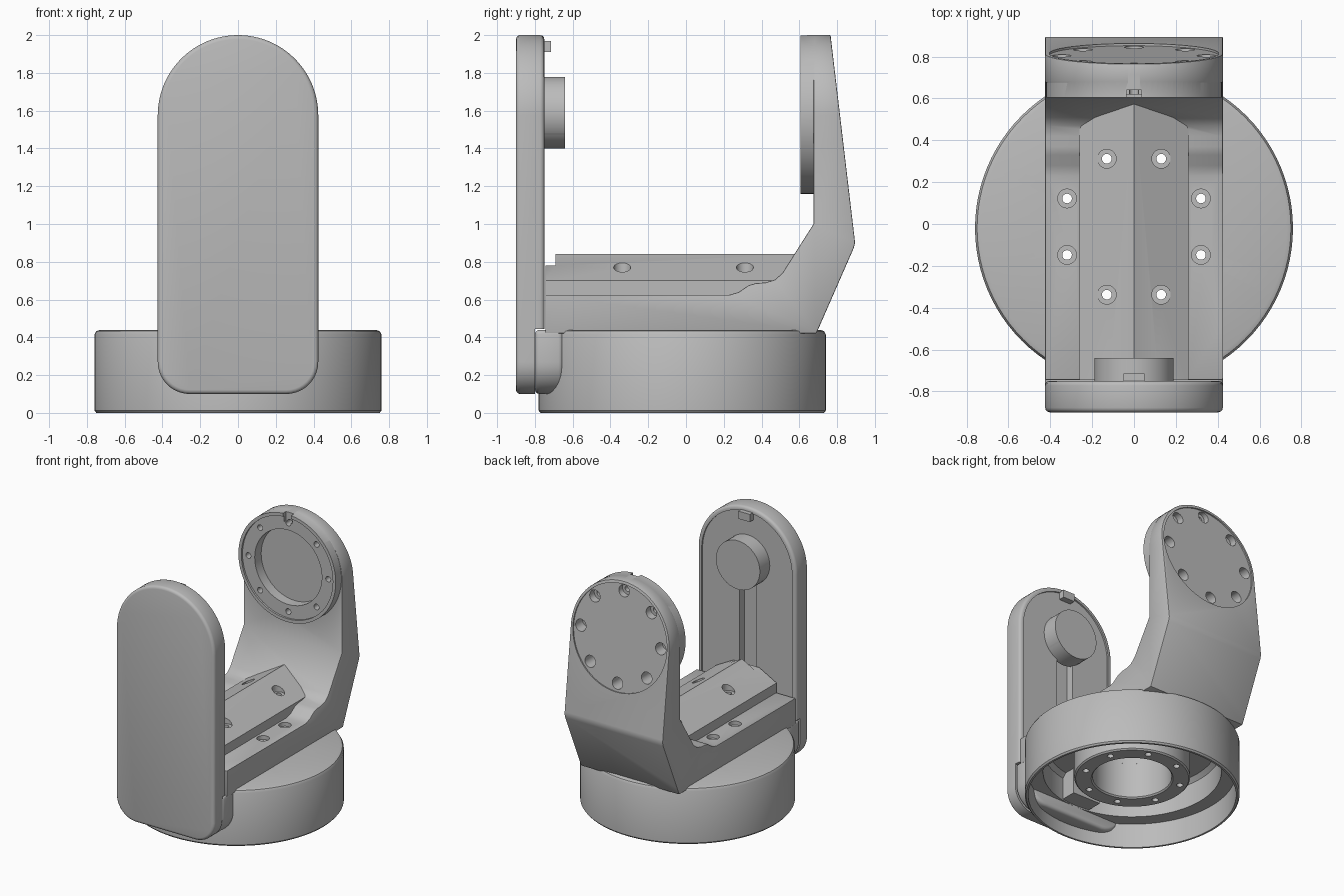
import bpy, bmesh
from math import sin, cos, pi, radians, atan2
from mathutils import Matrix, Vector

if "Cube" in bpy.data.objects:
    bpy.data.objects.remove(bpy.data.objects["Cube"])

grey = bpy.data.materials.new("plain grey")
grey.use_nodes = True
COLOUR = (0.5, 0.5, 0.5, 1)
grey.diffuse_color = COLOUR
grey.node_tree.nodes["Principled BSDF"].inputs["Base Color"].default_value = COLOUR


def finish(name, bm):
    bmesh.ops.recalc_face_normals(bm, faces=bm.faces)
    mesh = bpy.data.meshes.new(name)
    bm.to_mesh(mesh)
    bm.free()
    mesh.materials.append(grey)
    ob = bpy.data.objects.new(name, mesh)
    bpy.context.collection.objects.link(ob)
    return ob


def prism(name, pts, axis, a, b):
    """Extrude a 2D outline along x (outline in y,z) or y (outline in x,z)."""
    bm = bmesh.new()
    place = (lambda u, v: (a, u, v)) if axis == "x" else (lambda u, v: (u, a, v))
    face = bm.faces.new([bm.verts.new(place(u, v)) for u, v in pts])
    out = bmesh.ops.extrude_face_region(bm, geom=[face])
    step = Vector((b - a, 0, 0)) if axis == "x" else Vector((0, b - a, 0))
    bmesh.ops.translate(bm, vec=step, verts=[g for g in out["geom"] if isinstance(g, bmesh.types.BMVert)])
    return finish(name, bm)


def box(name, x, y, z):
    return prism(name, [(x[0], z[0]), (x[1], z[0]), (x[1], z[1]), (x[0], z[1])], "y", *y)


def rod(name, r, centre, axis, length, tilt=0, r2=None, sides=64):
    """Cylinder or cone centred on a point; axis is y or z."""
    bm = bmesh.new()
    turn = Matrix.Rotation((-pi / 2 if axis == "y" else 0) + tilt, 4, "X")
    bmesh.ops.create_cone(bm, cap_ends=True, segments=sides, radius1=r, radius2=r if r2 is None else r2,
                          depth=length, matrix=Matrix.Translation(centre) @ turn)
    return finish(name, bm)


def apply_mod(ob, kind, **settings):
    mod = ob.modifiers.new(kind.lower(), kind)
    for key, value in settings.items():
        setattr(mod, key, value)
    bpy.ops.object.select_all(action="DESELECT")
    bpy.context.view_layer.objects.active = ob
    ob.select_set(True)
    bpy.ops.object.modifier_apply(modifier=mod.name)


def combine(ob, others, operation="DIFFERENCE", keep=False):
    for other in others:
        apply_mod(ob, "BOOLEAN", object=other, operation=operation, solver="EXACT")
        if not keep:
            bpy.data.objects.remove(other)


def arc(cx, cz, r, start, end, n):
    return [(cx + r * cos(radians(start + (end - start) * i / n)),
             cz + r * sin(radians(start + (end - start) * i / n))) for i in range(n + 1)]


W, TOP, MID = 0.425, 1.575, 1.58


def pill(inset=0, low=0.1, corner=0.17):
    """Outline with a round top and softly rounded lower corners."""
    w, c = W - inset, corner - inset
    return (arc(0, TOP, w, 0, 180, 48) + arc(-w + c, low + corner, c, 180, 270, 10)
            + arc(w - c, low + corner, c, 270, 360, 10))


# Round base: hollow shell with a central bored hub, turned from a profile
BY = -0.02
profile = [(0.28, 0.44), (0.73, 0.44), (0.75, 0.433), (0.76, 0.415), (0.76, 0.012), (0.75, 0),
           (0.735, 0), (0.735, 0.19), (0.63, 0.19), (0.63, 0.37), (0.6, 0.4), (0.41, 0.4),
           (0.41, 0.15), (0.4, 0.14), (0.29, 0.14), (0.28, 0.15)]
bm = bmesh.new()
ring = [bm.verts.new((r, BY, z)) for r, z in profile]
edges = [bm.edges.new((ring[i - 1], ring[i])) for i in range(len(ring))]
bmesh.ops.spin(bm, geom=ring + edges, cent=(0, BY, 0), axis=(0, 0, 1), angle=2 * pi, steps=96, use_merge=True)
bmesh.ops.remove_doubles(bm, verts=bm.verts, dist=1e-5)
base = finish("round_base", bm)

# Saddle and rear arm: one side profile, rounded over at the top of the arm
side = [(-0.745, 0.42), (-0.745, 0.625), (0.23, 0.625), (0.28, 0.64), (0.33, 0.675), (0.37, 0.687),
        (0.42, 0.69), (0.47, 0.705), (0.51, 0.74), (0.675, 1.0), (0.675, 2.02), (0.763, 2.02),
        (0.893, 0.92), (0.895, 0.9), (0.887, 0.87), (0.69, 0.42)]
body = prism("saddle_and_arm", side, "x", -W, W)
combine(body, [prism("round_top", arc(0, TOP, W, 0, 180, 48) + [(-W, 0.3), (W, 0.3)], "y", -1, 1)], "INTERSECT")
apply_mod(body, "BEVEL", width=0.012, segments=2, limit_method="ANGLE", angle_limit=radians(50))

# Gabled ridge along the saddle, lower at its front end
ridge = prism("ridge", [(-0.26, 0.5), (0.26, 0.5), (0.26, 0.7), (0, 0.84), (-0.26, 0.7)], "y", -0.745, 0.66)
combine(ridge, [box("ridge_step", (-1, 1), (-0.8, -0.69), (0.78, 1))])

# Bearing disc on the arm and the tongue that drops behind the front plate
disc = rod("bearing_disc", 0.42, (0, 0.66, MID), "y", 0.11, sides=96)
tongue = prism("tongue", pill(), "y", -0.80, -0.65)
combine(tongue, [box("tongue_trim", (-1, 1), (-1, 0), (0.44, 3))])
apply_mod(tongue, "BEVEL", width=0.025, segments=3, limit_method="ANGLE", angle_limit=radians(50))
combine(body, [ridge, disc, tongue], "UNION")

# Arm machining: lip, bearing recess, tilted outer face and eight counterbored holes
tilt = atan2(0.13, 1.1)
combine(body, [
    rod("lip", 0.395, (0, 0.6, MID), "y", 0.04),
    rod("recess", 0.29, (0, 0.6, MID), "y", 0.2),
    box("lip_notch", (-0.035, 0.035), (0.55, 0.64), (1.93, 2.1)),
    rod("outer_face", 0.405, (0, 0.8147 + 0.04, MID), "y", 0.1, tilt),
])
for i in range(8):
    a = i * pi / 4
    x, z = 0.345 * sin(a), MID + 0.345 * cos(a)
    combine(body, [rod("bolt_hole", 0.022, (x, 0.7, z), "y", 0.6, sides=20),
                   rod("counterbore", 0.045, (x, 0.92, z), "y", 0.4, sides=24)])

# Saddle bore and the eight bolt holes running down through the hub
combine(body, [rod("bore", 0.28, (0, BY, 0.4), "z", 0.4)])
for x, y, z in ((0.13, 0.325, 0.77), (0.32, 0.135, 0.625)):
    for sx in (-1, 1):
        for sy in (-1, 1):
            px, py = sx * x, sy * y - 0.013
            combine(body, [rod("hole_seat", 0.045, (px, py, z + 0.06), "z", 0.18, sides=24)])
            drill = rod("hole", 0.023, (px, py, 0.5), "z", 1, sides=20)
            combine(body, [drill], keep=True)
            combine(base, [drill])

# Front plate: soft front edge, stepped lower back, shallow rim and cable channel
plate = prism("front_plate", pill(), "y", -0.90, -0.75)
apply_mod(plate, "BEVEL", width=0.022, segments=3, limit_method="ANGLE", angle_limit=radians(50))
combine(plate, [
    box("lower_step", (-1, 1), (-0.80, 0), (0, 0.445)),
    prism("rim_recess", pill(0.035, 0.4), "y", -0.762, -0.6),
    box("channel", (-0.07, 0.07), (-0.82, -0.6), (0.5, MID)),
    rod("channel_end", 0.13, (0, -0.71, MID), "y", 0.22),
])

# Open ring that guides the cable, with a small locating tab above it
hook = arc(0, 1.59, 0.19, -85, 200 + 125, 48) + arc(0, 1.59, 0.135, 325, -85, 48)
hook_ring = prism("cable_hook", hook, "y", -0.78, -0.64)
tab = box("locating_tab", (-0.05, 0.05), (-0.78, -0.715), (1.91, 1.97))

# Cable guide inside the base
guide = box("cable_guide", (-0.12, 0.12), (-0.66, -0.52), (0.2, 0.41))

for ob in (base, body, plate, hook_ring, tab, guide):
    bpy.ops.object.select_all(action="DESELECT")
    bpy.context.view_layer.objects.active = ob
    ob.select_set(True)
    bpy.ops.object.shade_smooth_by_angle(angle=radians(32))
